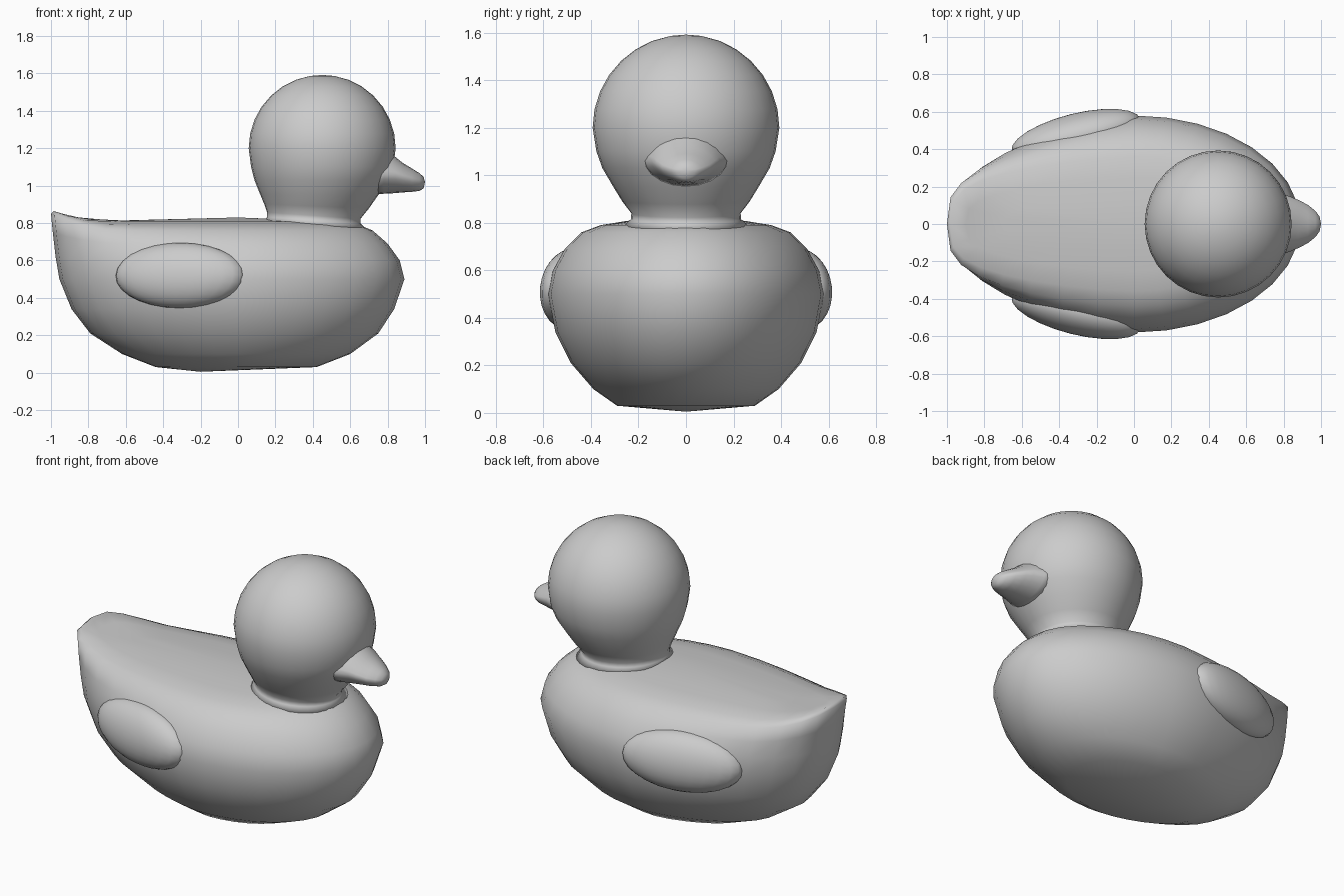
import bpy, bmesh, math
from mathutils import Matrix, Vector

if "Cube" in bpy.data.objects:
    bpy.data.objects.remove(bpy.data.objects["Cube"])

SEGS = 32


def loft(name, rings, start, end):
    """Skin a list of closed rings and close both ends with a centre point."""
    bm = bmesh.new()
    loops = [[bm.verts.new(p) for p in ring] for ring in rings]
    for a, b in zip(loops, loops[1:]):
        for i in range(len(a)):
            j = (i + 1) % len(a)
            bm.faces.new((a[i], a[j], b[j], b[i]))
    for loop, tip in ((loops[0], start), (loops[-1], end)):
        v = bm.verts.new(tip)
        for i in range(len(loop)):
            bm.faces.new((loop[i], loop[(i + 1) % len(loop)], v))
    return finish(name, bm)


def finish(name, bm):
    bmesh.ops.recalc_face_normals(bm, faces=bm.faces)
    for f in bm.faces:
        f.smooth = True
    me = bpy.data.meshes.new(name)
    bm.to_mesh(me)
    bm.free()
    ob = bpy.data.objects.new(name, me)
    bpy.context.collection.objects.link(ob)
    return ob


def angles(n):
    return [2 * math.pi * i / n for i in range(n)]


# Body: horizontal sections (z, back length, front length, half width, tail bluntness, tail lift)
def hull_ring(z, back, front, half, blunt, lift):
    pts = []
    for a in angles(SEGS):
        c, s = math.cos(a), math.sin(a)
        if c >= 0:
            x, y = front * c, half * s
        else:
            x = back * c
            y = math.copysign(half * max(0, 1 - abs(c) ** 1.4) ** blunt, s)
        t = max(0, (-x - 0.6) / 0.4)
        pts.append((x, y, z + lift * t * t))
    return pts


levels = [
    (0.03, 0.44, 0.42, 0.29, 0.46, 0), (0.10, 0.62, 0.60, 0.39, 0.46, 0),
    (0.21, 0.79, 0.75, 0.485, 0.45, 0), (0.34, 0.89, 0.835, 0.55, 0.44, 0),
    (0.50, 0.955, 0.89, 0.58, 0.43, 0), (0.60, 0.975, 0.865, 0.56, 0.41, 0.02),
    (0.69, 0.99, 0.80, 0.51, 0.37, 0.06), (0.76, 1.00, 0.72, 0.44, 0.31, 0.09),
    (0.79, 0.985, 0.65, 0.36, 0.30, 0.08), (0.808, 0.90, 0.58, 0.25, 0.32, 0.05),
    (0.812, 0.70, 0.45, 0.15, 0.40, 0),
]
loft("body", [hull_ring(*lv) for lv in levels], (-0.2, 0, 0.005), (0, 0, 0.83))

# Head and neck: sphere tapering to a tilted, slightly oval neck (z, centre x, radius x, radius y)
profile = [(0.79, 0.41, 0.275, 0.26), (0.815, 0.405, 0.25, 0.232), (0.84, 0.405, 0.25, 0.23),
           (0.89, 0.42, 0.28, 0.268), (0.95, 0.435, 0.315, 0.305), (1.03, 0.445, 0.357, 0.352),
           (1.10, 0.45, 0.38, 0.377)]
for k in range(0, 8):
    a = math.radians(k * 11.5)
    r = 0.393 * math.cos(a)
    profile.append((1.2 + 0.392 * math.sin(a), 0.45, r, r))
head_rings = []
for z, cx, rx, ry in profile:
    tilt = 0.07 * max(0, min(1, (0.95 - z) / 0.1))
    head_rings.append([(cx + rx * math.cos(a), ry * math.sin(a), z - tilt * rx * math.cos(a))
                       for a in angles(SEGS)])
loft("head", head_rings, (0.41, 0, 0.78), (0.45, 0, 1.592))


# Beak: wide sections with pointed sides (x, half width, bottom, corner height, top)
def beak_ring(x, half, low, mid, high):
    pts = []
    for a in angles(20):
        s = math.sin(a)
        h = (high - mid) * abs(s) ** 1.5 if s > 0 else -(mid - low) * abs(s) ** 1.2
        pts.append((x, half * math.cos(a), mid + h))
    return pts


beak = [(0.72, 0.19, 0.95, 1.06, 1.23), (0.78, 0.168, 0.957, 1.06, 1.20),
        (0.84, 0.145, 0.96, 1.06, 1.155), (0.88, 0.128, 0.964, 1.05, 1.122),
        (0.93, 0.102, 0.967, 1.035, 1.092), (0.97, 0.07, 0.972, 1.025, 1.067),
        (0.992, 0.04, 0.985, 1.02, 1.047)]
loft("beak", [beak_ring(*b) for b in beak], (0.70, 0, 1.06), (1.0, 0, 1.02))

# Wings: flattened ellipsoids lying along the flanks
for side, label in ((-1, "right"), (1, "left")):
    bm = bmesh.new()
    bmesh.ops.create_uvsphere(bm, u_segments=24, v_segments=14, radius=1)
    place = (Matrix.Translation((-0.31, side * 0.475, 0.52))
             @ Matrix.Rotation(side * math.radians(14), 4, 'Z')
             @ Matrix.Rotation(side * math.radians(6), 4, 'X')
             @ Matrix.Diagonal((0.355, 0.115, 0.175, 1)))
    bmesh.ops.transform(bm, matrix=place, verts=bm.verts)
    finish(label + "_wing", bm)
